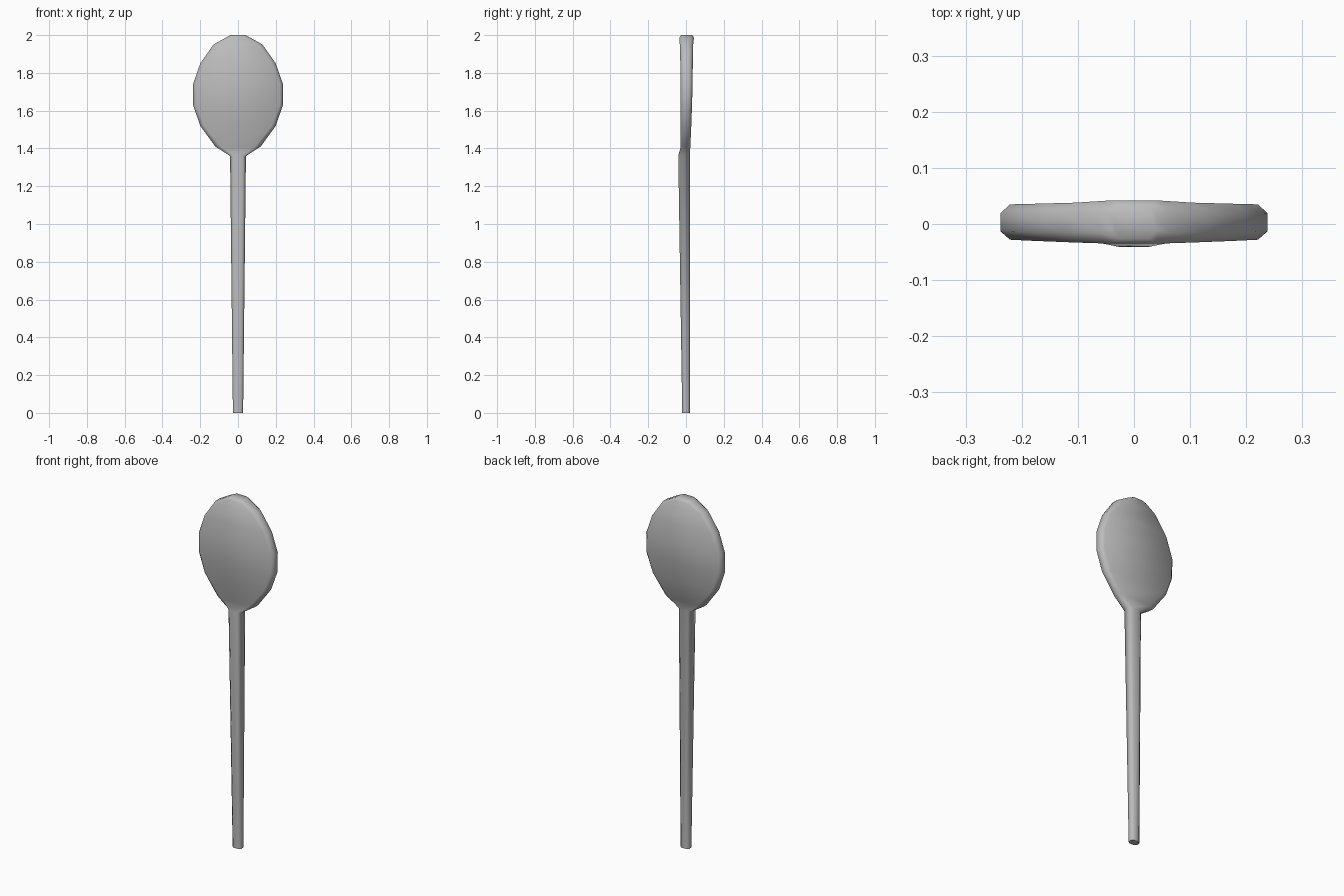
import bpy
import bmesh
import math

cube = bpy.data.objects.get("Cube")
if cube:
    bpy.data.objects.remove(cube, do_unlink=True)

# Single grey metal
metal = bpy.data.materials.new("grey_metal")
metal.use_nodes = True
grey = (0.5, 0.5, 0.5, 1.0)
metal.diffuse_color = grey
metal.node_tree.nodes["Principled BSDF"].inputs["Base Color"].default_value = grey

# Sections from handle end to tip: height, half width, front y, back y, corner inset
SECTIONS = [
    (0.0, 0.027, -0.02, 0.02, 0.011),
    (1.36, 0.042, -0.041, 0.02, 0.017),
    (1.41, 0.12, -0.028, 0.023, 0.03),
    (1.52, 0.2, -0.028, 0.028, 0.022),
    (1.63, 0.238, -0.028, 0.032, 0.017),
    (1.74, 0.238, -0.028, 0.035, 0.017),
    (1.85, 0.2, -0.03, 0.036, 0.02),
    (1.95, 0.13, -0.033, 0.038, 0.025),
    (1.987, 0.064, -0.035, 0.042, 0.022),
    (2.0, 0.04, -0.026, 0.033, 0.012),
]


def section_ring(bm, z, half, front, back, inset):
    """Eight-sided section: a rectangle with its corners cut."""
    cut = (back - front) * 0.25
    right = [(half - inset, front), (half, front + cut),
             (half, back - cut), (half - inset, back)]
    left = [(-x, y) for x, y in reversed(right)]
    return [bm.verts.new((x, y, z)) for x, y in right + left]


# Spoon: handle and bowl lofted as one skin
bm = bmesh.new()
rings = [section_ring(bm, *s) for s in SECTIONS]
for low, high in zip(rings, rings[1:]):
    for i in range(len(low)):
        j = (i + 1) % len(low)
        bm.faces.new((low[i], low[j], high[j], high[i]))
bm.faces.new(list(reversed(rings[0])))
bm.faces.new(rings[-1])
bmesh.ops.recalc_face_normals(bm, faces=bm.faces)

mesh = bpy.data.meshes.new("spoon")
bm.to_mesh(mesh)
bm.free()
mesh.materials.append(metal)
spoon = bpy.data.objects.new("spoon", mesh)
bpy.context.collection.objects.link(spoon)

bpy.ops.object.select_all(action='DESELECT')
spoon.select_set(True)
bpy.context.view_layer.objects.active = spoon
bpy.ops.object.shade_smooth_by_angle(angle=math.radians(65))
